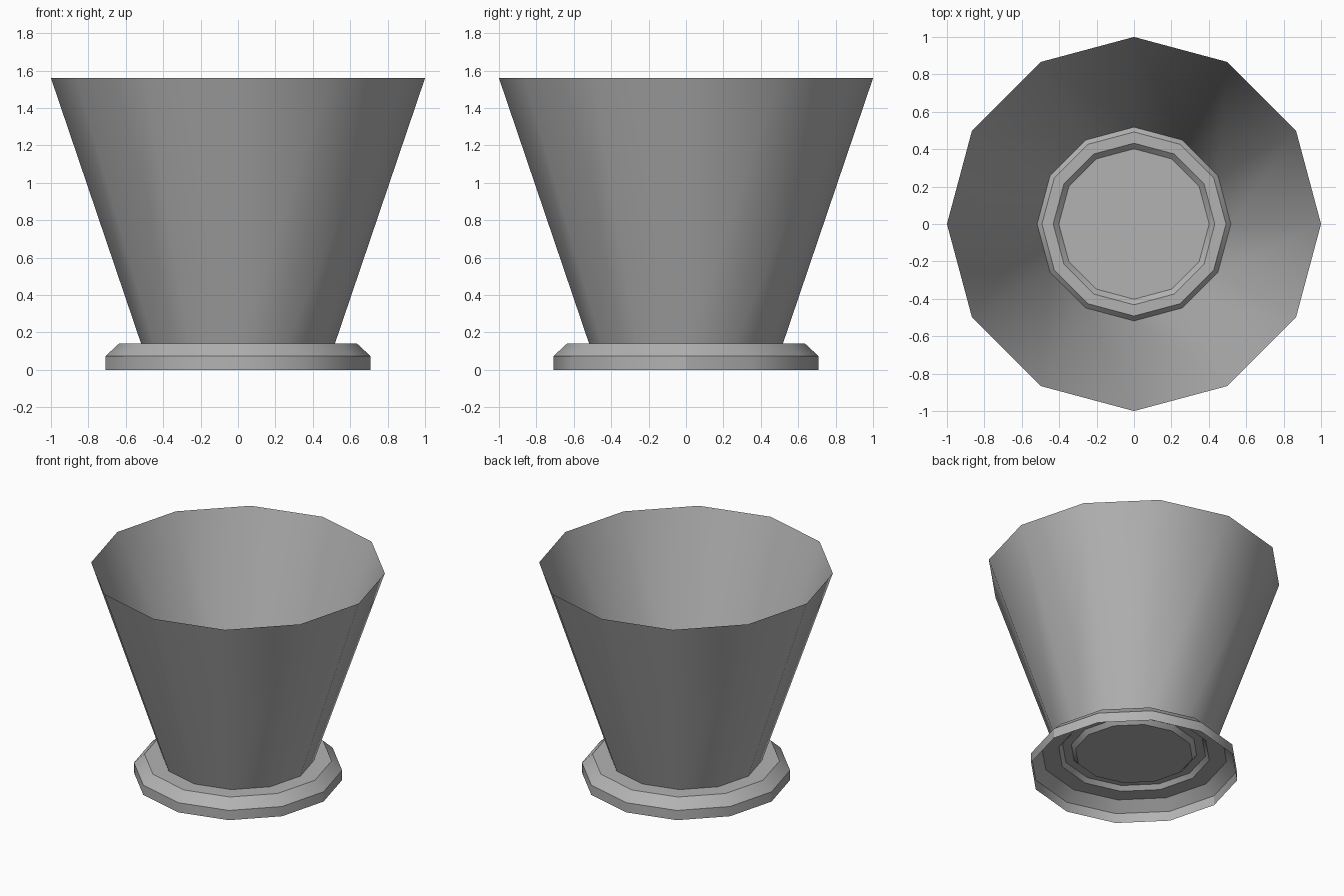
import bpy, bmesh, math

if "Cube" in bpy.data.objects:
    bpy.data.objects.remove(bpy.data.objects["Cube"])

SIDES = 12
grey = bpy.data.materials.new("dark_grey")
grey.diffuse_color = (0.45, 0.45, 0.45, 1)
grey.use_nodes = True
grey.node_tree.nodes["Principled BSDF"].inputs["Base Color"].default_value = grey.diffuse_color


def lathe(name, profile, cap_end=False):
    """Revolve (radius, z) points around z as an open thin shell."""
    bm = bmesh.new()
    rings = []
    for r, z in profile:
        rings.append([bm.verts.new((r * math.cos(math.tau * i / SIDES),
                                    r * math.sin(math.tau * i / SIDES), z))
                      for i in range(SIDES)])
    for a, b in zip(rings, rings[1:]):
        for i in range(SIDES):
            j = (i + 1) % SIDES
            bm.faces.new((a[i], a[j], b[j], b[i]))
    if cap_end:
        bm.faces.new(rings[-1])
    mesh = bpy.data.meshes.new(name)
    bm.to_mesh(mesh)
    bm.free()
    mesh.materials.append(grey)
    obj = bpy.data.objects.new(name, mesh)
    bpy.context.collection.objects.link(obj)
    bpy.context.view_layer.objects.active = obj
    obj.select_set(True)
    bpy.ops.object.shade_smooth_by_angle(angle=math.radians(30))
    obj.select_set(False)
    return obj


# Flared cup wall, a single thin sheet open at the top
lathe("cup_wall", [(0.518, 0.14), (1.0, 1.56)])

# Hollow foot with chamfered edge, raised inner ring and floor disc
lathe("foot_and_floor", [(0.709, 0.0), (0.709, 0.073), (0.637, 0.14),
                         (0.518, 0.14), (0.492, 0.17), (0.432, 0.17),
                         (0.402, 0.14)], cap_end=True)
